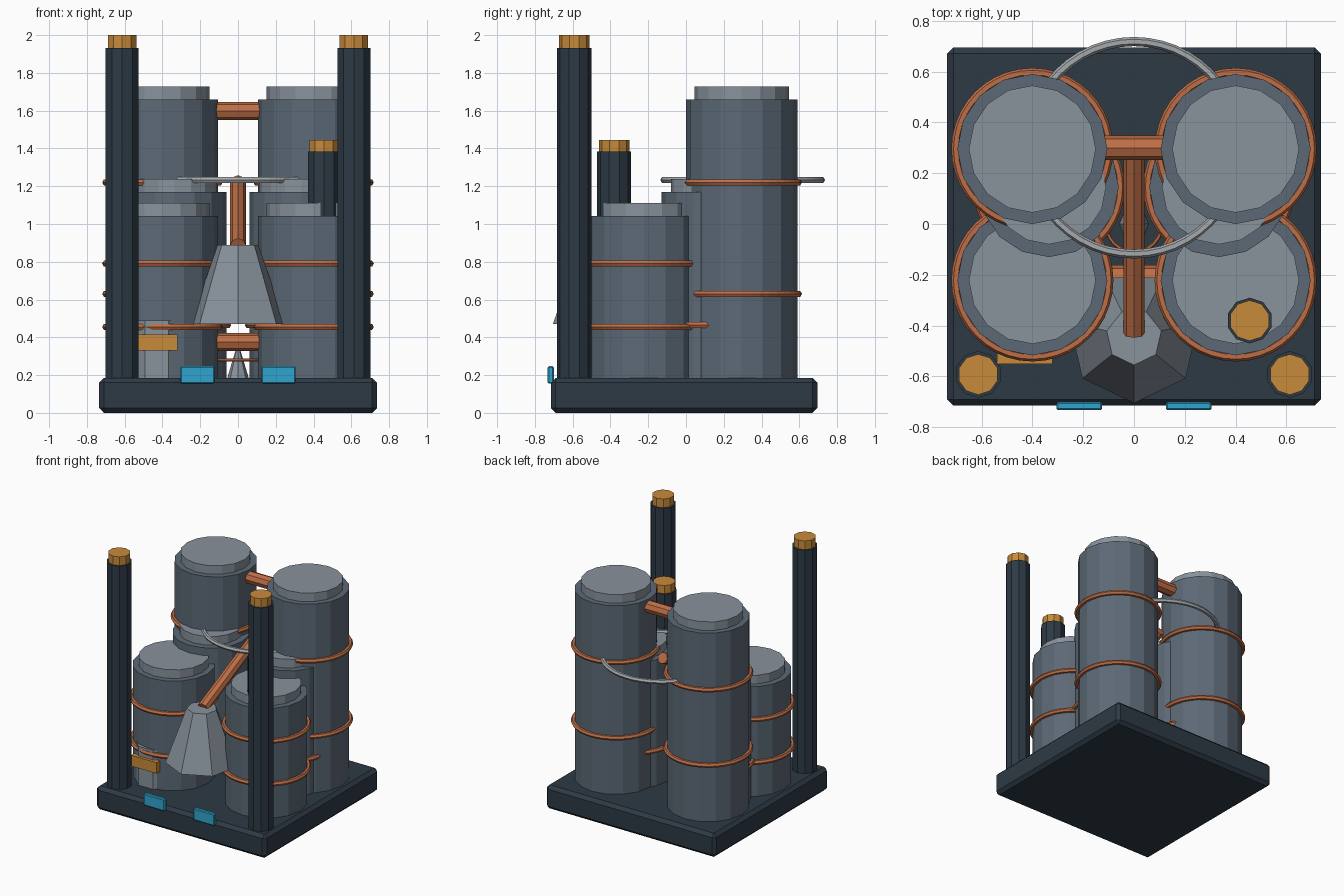
import bpy, math
from mathutils import Vector

if "Cube" in bpy.data.objects:
    bpy.data.objects.remove(bpy.data.objects["Cube"])


def material(name, rgb):
    """Flat colour given as 0-255 display values, stored as linear."""
    lin = [((c / 255 + 0.055) / 1.055) ** 2.4 for c in rgb]
    m = bpy.data.materials.new(name)
    m.diffuse_color = (*lin, 1)
    m.use_nodes = True
    m.node_tree.nodes["Principled BSDF"].inputs["Base Color"].default_value = m.diffuse_color
    return m


DARK = material("dark_slate", (45, 58, 69))
STEEL = material("tank_steel", (92, 105, 118))
LIGHT = material("light_steel", (136, 146, 156))
COPPER = material("copper", (190, 110, 70))
AMBER = material("amber", (200, 139, 58))
CYAN = material("cyan", (48, 165, 205))
SILVER = material("silver", (165, 170, 174))


def finish(name, mat):
    ob = bpy.context.object
    ob.name = name
    ob.data.materials.append(mat)
    return ob


def prism(name, mat, x, y, z0, z1, r0, sides, r1=None, turn=0.0):
    bpy.ops.mesh.primitive_cone_add(
        vertices=sides, radius1=r0, radius2=r0 if r1 is None else r1,
        depth=z1 - z0, location=(x, y, (z0 + z1) / 2), rotation=(0, 0, turn))
    return finish(name, mat)


def box(name, mat, lo, hi, bevel=0.0):
    lo, hi = Vector(lo), Vector(hi)
    bpy.ops.mesh.primitive_cube_add(size=1, location=(lo + hi) / 2)
    ob = finish(name, mat)
    ob.scale = hi - lo
    bpy.ops.object.transform_apply(location=False, rotation=False, scale=True)
    if bevel:
        b = ob.modifiers.new("bevel", "BEVEL")
        b.width, b.segments = bevel, 1
    return ob


def hoop(name, mat, x, y, z, major, minor, segs=40):
    bpy.ops.mesh.primitive_torus_add(
        major_radius=major, minor_radius=minor, major_segments=segs,
        minor_segments=6, location=(x, y, z))
    return finish(name, mat)


def pipe(name, mat, a, b, r, sides=8):
    a, b = Vector(a), Vector(b)
    d = b - a
    bpy.ops.mesh.primitive_cylinder_add(
        vertices=sides, radius=r, depth=d.length, location=(a + b) / 2,
        rotation=d.to_track_quat("Z", "Y").to_euler())
    return finish(name, mat)


FLOOR = 0.185

# Base slab
box("base", DARK, (-0.735, -0.715, 0), (0.735, 0.695, FLOOR), 0.025)


# Tanks with raised lids and copper bands
def tank(name, x, y, top, r, lid_r, bands):
    prism(name, STEEL, x, y, FLOOR - 0.02, top, r, 16)
    prism(name + "_lid", LIGHT, x, y, top - 0.02, top + 0.067, lid_r, 16)
    for z in bands:
        hoop(name + "_band", COPPER, x, y, z, r + 0.006, 0.018)


for side, s in (("left", -1), ("right", 1)):
    tank("back_tank_" + side, s * 0.40, 0.295, 1.66, 0.295, 0.25, (0.63, 1.22))
    tank("front_tank_" + side, s * 0.40, -0.222, 1.043, 0.295, 0.25, (0.455, 0.79))
    tank("middle_tank_" + side, s * 0.335, 0.145, 1.17, 0.275, 0.225, (0.465,))

    # Corner posts with amber tips
    prism("post_" + side, DARK, s * 0.613, -0.592, FLOOR - 0.02, 1.932, 0.092, 10)
    prism("post_tip_" + side, AMBER, s * 0.613, -0.592, 1.93, 2.0, 0.08, 10)

    # Front lamps
    box("lamp_" + side, CYAN, (s * 0.215 - 0.09, -0.732, 0.155),
        (s * 0.215 + 0.09, -0.70, 0.247), 0.006)

# Short post standing in the right front tank
prism("short_post", DARK, 0.455, -0.38, FLOOR - 0.02, 1.383, 0.09, 10)
prism("short_post_tip", AMBER, 0.455, -0.38, 1.38, 1.446, 0.08, 10)

# Cross pipes between the tanks
pipe("upper_cross_pipe", COPPER, (-0.15, 0.30, 1.598), (0.15, 0.30, 1.598), 0.048)
pipe("lower_cross_pipe", COPPER, (-0.15, -0.21, 0.375), (0.15, -0.21, 0.375), 0.048)

# Sloping feed pipe and hopper
pipe("feed_pipe", COPPER, (0, -0.43, 0.885), (0, 0.29, 1.22), 0.042)
prism("hopper", LIGHT, 0, -0.445, 0.47, 0.89, 0.26, 7, 0.11, math.pi)

# Silver ring joining the back tanks
hoop("tie_ring", SILVER, 0, 0.30, 1.233, 0.418, 0.018, 48)

# Small spike and ring in the central gap
prism("small_spike", LIGHT, 0, 0, FLOOR - 0.01, 0.34, 0.06, 8, 0.01)
hoop("small_ring", COPPER, 0, 0, 0.28, 0.11, 0.008, 24)

# Small drum with an amber panel at the left front
prism("small_drum", LIGHT, -0.43, -0.375, FLOOR - 0.02, 0.49, 0.165, 8, turn=math.pi / 8)
box("drum_panel", AMBER, (-0.54, -0.55, 0.33), (-0.32, -0.51, 0.415))
